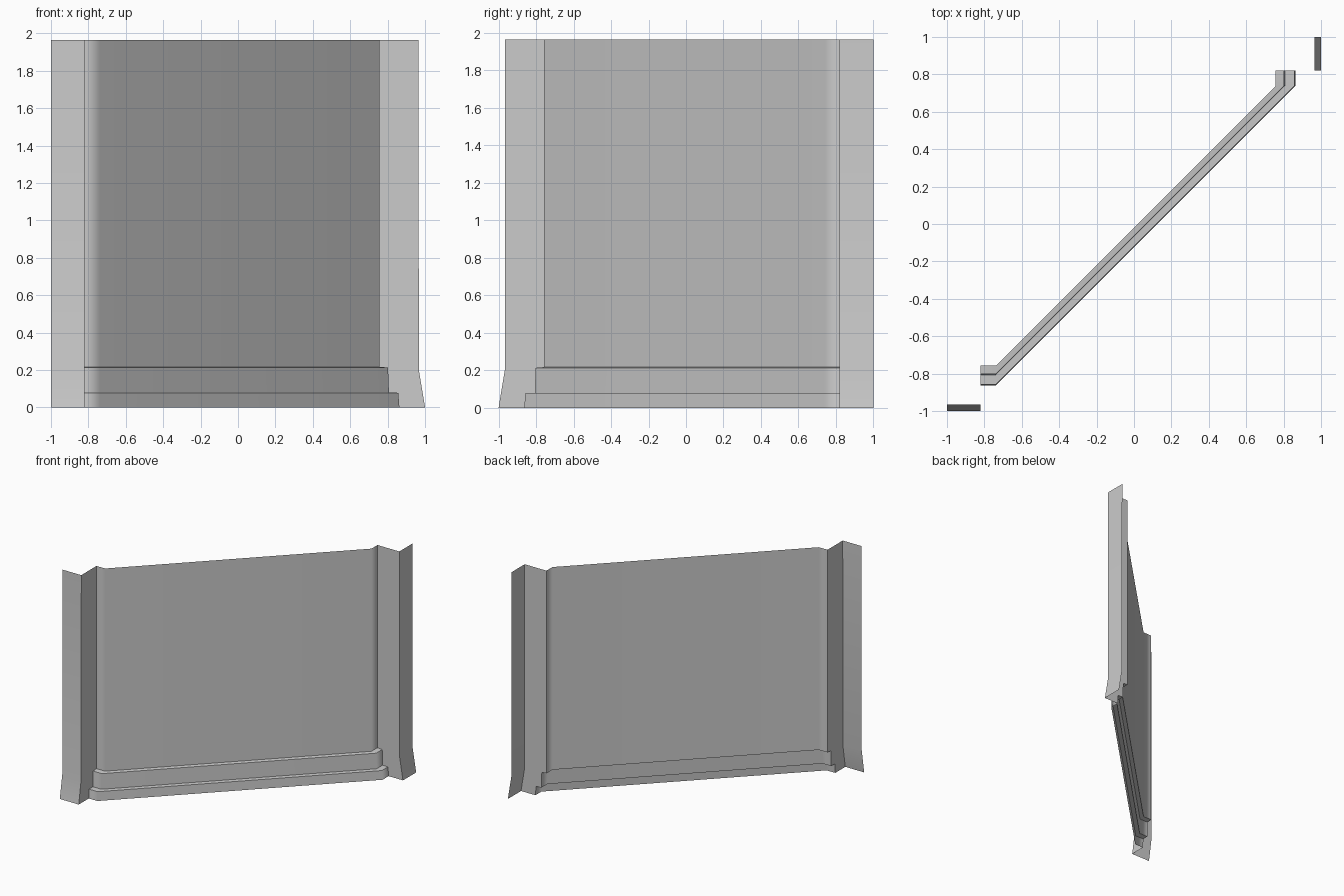
import bpy, bmesh, math

if "Cube" in bpy.data.objects:
    bpy.data.objects.remove(bpy.data.objects["Cube"])

H = 1.965      # wall height
E = 0.82       # inner edge of the end pilasters
K = 0.738      # where the diagonal turns into the short end returns

# Profiles as (distance outwards, height), bottom to top
wall_profile = [(0.863, 0), (0.857, 0.078), (0.807, 0.08), (0.802, 0.213),
                (0.757, 0.217), (0.757, H)]
flare_profile = [(1.0, 0), (0.967, 0.2), (0.965, H)]


def swap(p):
    """Reflect across the vertical plane y = -x."""
    return (-p[1], -p[0], p[2])


def build(name, polys, smooth=50):
    bm = bmesh.new()
    for poly in polys:
        bm.faces.new([bm.verts.new(p) for p in poly])
    bmesh.ops.remove_doubles(bm, verts=bm.verts, dist=1e-5)
    me = bpy.data.meshes.new(name)
    bm.to_mesh(me)
    bm.free()
    ob = bpy.data.objects.new(name, me)
    bpy.context.collection.objects.link(ob)
    bpy.ops.object.select_all(action='DESELECT')
    ob.select_set(True)
    bpy.context.view_layer.objects.active = ob
    bpy.ops.object.shade_smooth_by_angle(angle=math.radians(smooth))
    return ob


def sweep(profile, path):
    """Quads between plan paths placed at each profile point."""
    rows = [[(x, y, z) for x, y in path(d)] for d, z in profile]
    return [(a[i], a[i + 1], b[i + 1], b[i])
            for a, b in zip(rows, rows[1:]) for i in range(len(a) - 1)]


# Diagonal wall with stepped skirting and short returns
wall = build("diagonal_wall", sweep(
    wall_profile, lambda d: [(-E, -d), (-K, -d), (d, K), (d, E)]))
mod = wall.modifiers.new("even_shading", 'WEIGHTED_NORMAL')
mod.keep_sharp = True

# Flared pilaster faces and the side cheeks joining them to the wall
face = sweep(flare_profile, lambda d: [(-1, -d), (-E, -d)])
cheek = [[(-E, -d, z) for d, z in flare_profile[:1] + wall_profile + flare_profile[:0:-1]]]
for side in ("left", "right"):
    polys = {"pilaster_face": face, "pilaster_cheek": cheek}
    for part, ps in polys.items():
        if side == "right":
            ps = [[swap(p) for p in reversed(poly)] for poly in ps]
        build(f"{side}_{part}", ps)
